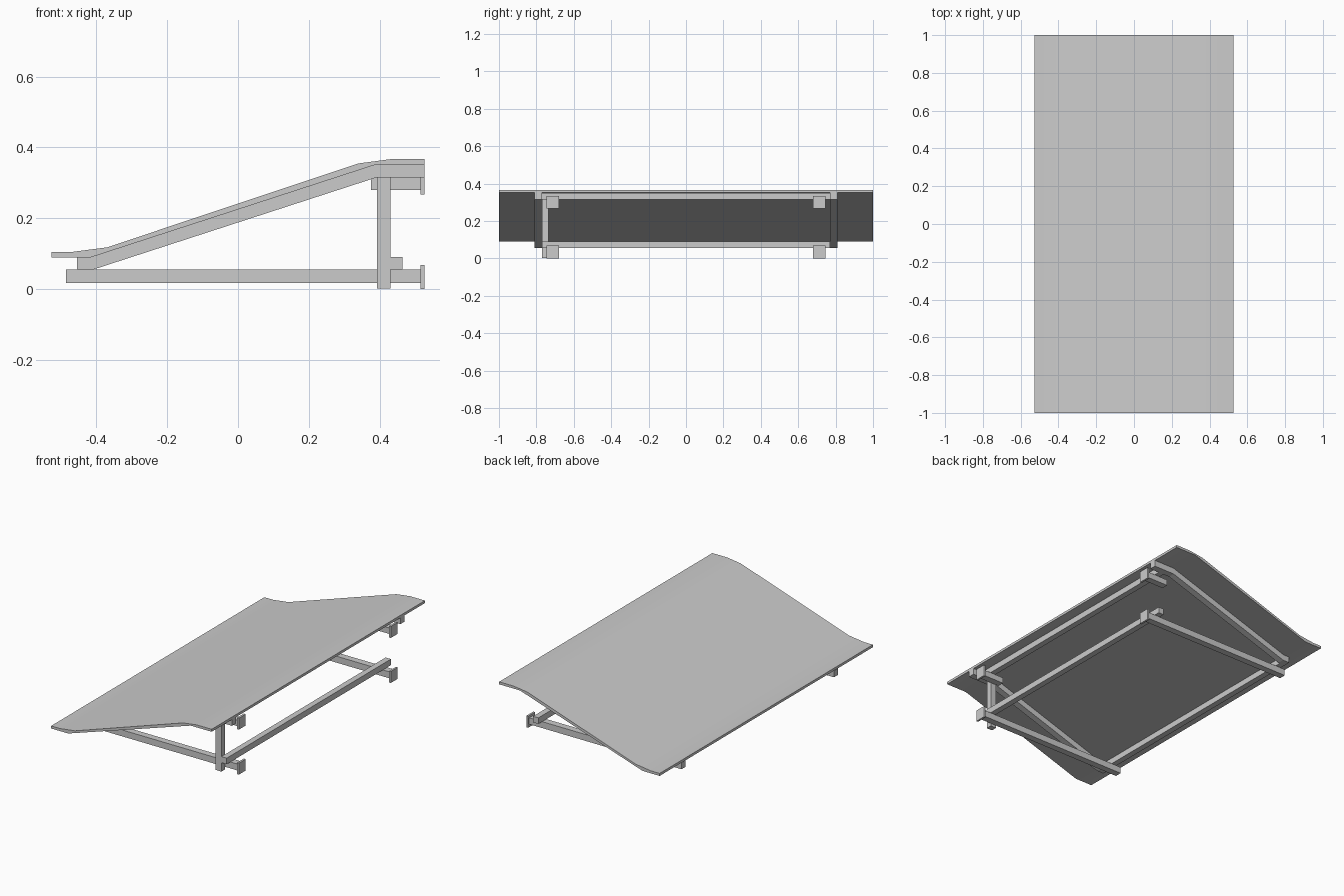
import bpy
import bmesh
import math

cube = bpy.data.objects.get("Cube")
if cube:
    bpy.data.objects.remove(cube, do_unlink=True)

GREY = (0.6, 0.6, 0.6, 1)
mat = bpy.data.materials.new("plain_grey")
mat.use_nodes = True
mat.diffuse_color = GREY
mat.node_tree.nodes["Principled BSDF"].inputs["Base Color"].default_value = GREY


def extrude_profile(name, profile, y0, y1):
    """Extrude an (x, z) outline along y."""
    bm = bmesh.new()
    face = bm.faces.new([bm.verts.new((x, y0, z)) for x, z in profile])
    out = bmesh.ops.extrude_face_region(bm, geom=[face])
    moved = [v for v in out["geom"] if isinstance(v, bmesh.types.BMVert)]
    bmesh.ops.translate(bm, verts=moved, vec=(0, y1 - y0, 0))
    bmesh.ops.recalc_face_normals(bm, faces=bm.faces)
    mesh = bpy.data.meshes.new(name)
    bm.to_mesh(mesh)
    bm.free()
    mesh.materials.append(mat)
    obj = bpy.data.objects.new(name, mesh)
    bpy.context.collection.objects.link(obj)
    return obj


def box(name, x0, x1, y0, y1, z0, z1):
    return extrude_profile(name, [(x0, z0), (x1, z0), (x1, z1), (x0, z1)], y0, y1)


# Bent roof sheet
sheet = extrude_profile("roof_sheet", [
    (-0.527, 0.09), (-0.415, 0.09), (0.39, 0.352), (0.527, 0.352),
    (0.527, 0.367), (0.43, 0.367), (0.34, 0.355),
    (-0.37, 0.118), (-0.47, 0.105), (-0.527, 0.105)], -1, 1)
bpy.context.view_layer.objects.active = sheet
sheet.select_set(True)
bpy.ops.object.shade_smooth_by_angle(angle=math.radians(30))
sheet.select_set(False)

# Bent rafters under the sheet
rafter = [(-0.455, 0.055), (-0.41, 0.055), (0.39, 0.315), (0.527, 0.315),
          (0.527, 0.352), (0.39, 0.352), (-0.415, 0.09), (-0.455, 0.09)]

for side, s in (("right", -1), ("left", 1)):
    extrude_profile(side + "_rafter", rafter, s * 0.77, s * 0.81)
    # Floor beam and upper bracket arm, each ending in a square plate
    box(side + "_floor_beam", -0.485, 0.515, s * 0.695, s * 0.735, 0.017, 0.055)
    box(side + "_bracket_arm", 0.375, 0.515, s * 0.695, s * 0.735, 0.28, 0.315)
    for level, z in (("lower", 0), ("upper", 0.267)):
        box(f"{side}_{level}_plate", 0.515, 0.527, s * 0.68, s * 0.745, z, z + 0.068)

# Cross beams
for name, x, z in (("low_cross_beam", -0.455, 0.055),
                   ("floor_cross_beam", 0.43, 0.055),
                   ("high_cross_beam", 0.43, 0.315)):
    box(name, x, x + 0.035, -0.77, 0.77, z, z + 0.036)

# Single upright post
box("post", 0.392, 0.43, -0.77, -0.735, 0.002, 0.316)
